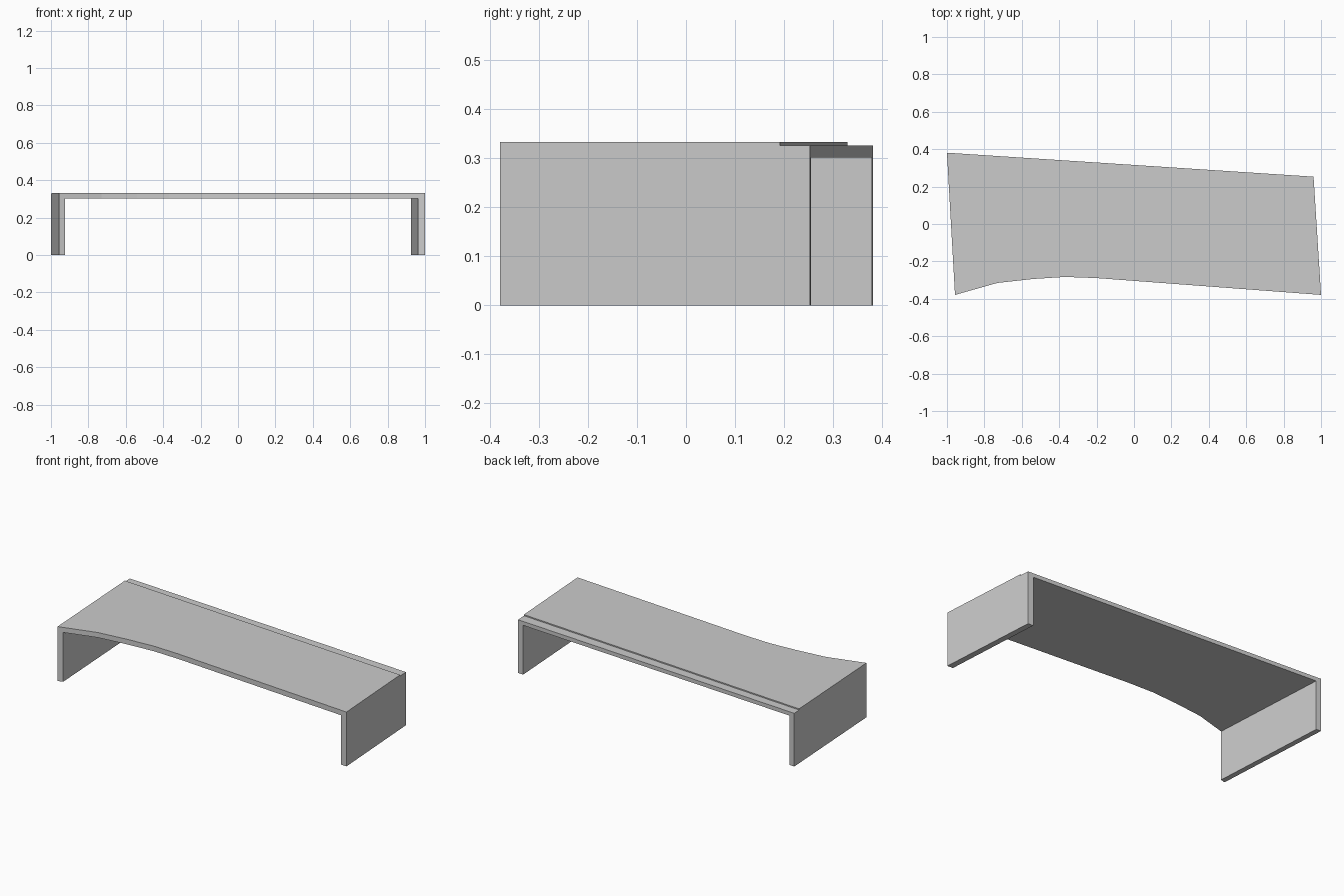
import bpy, bmesh

if "Cube" in bpy.data.objects:
    bpy.data.objects.remove(bpy.data.objects["Cube"])

H, TOP_UNDER, LEDGE = 0.333, 0.302, 0.326   # desk height, underside of top, rear ledge


def prism(name, outline, z0, z1):
    """Vertical prism from a counter-clockwise plan outline."""
    bm = bmesh.new()
    face = bm.faces.new([bm.verts.new((x, y, z0)) for x, y in outline])
    ext = bmesh.ops.extrude_face_region(bm, geom=[face], use_keep_orig=True)
    for v in ext["geom"]:
        if isinstance(v, bmesh.types.BMVert):
            v.co.z = z1
    bmesh.ops.recalc_face_normals(bm, faces=bm.faces)
    mesh = bpy.data.meshes.new(name)
    bm.to_mesh(mesh)
    bm.free()
    ob = bpy.data.objects.new(name, mesh)
    bpy.context.collection.objects.link(ob)
    return ob


def cut(target, cutter):
    """Subtract the cutter, then remove it."""
    cutter.hide_render = True
    mod = target.modifiers.new("cut", "BOOLEAN")
    mod.operation, mod.object, mod.solver = "DIFFERENCE", cutter, "EXACT"
    bpy.context.view_layer.objects.active = target
    bpy.ops.object.modifier_apply(modifier=mod.name)
    bpy.data.objects.remove(cutter)


# desk body: full-height block with the curved front edge
desk = prism("desk_body", [
    (-0.957, -0.379), (-0.73, -0.315), (-0.54, -0.294), (-0.37, -0.283),
    (-0.20, -0.289), (1.0, -0.379), (0.96, 0.253), (-1.0, 0.381)], 0, H)

# knee space between the two side panels
cut(desk, prism("knee_space", [
    (-0.918, -0.5), (0.970, -0.5), (0.910, 0.5), (-0.975, 0.5)], -0.1, TOP_UNDER))

# shallow ledge along the rear edge of the top
cut(desk, prism("rear_ledge", [
    (-1.2, 0.344), (1.2, 0.175), (1.2, 0.6), (-1.2, 0.6)], LEDGE, H + 0.1))
